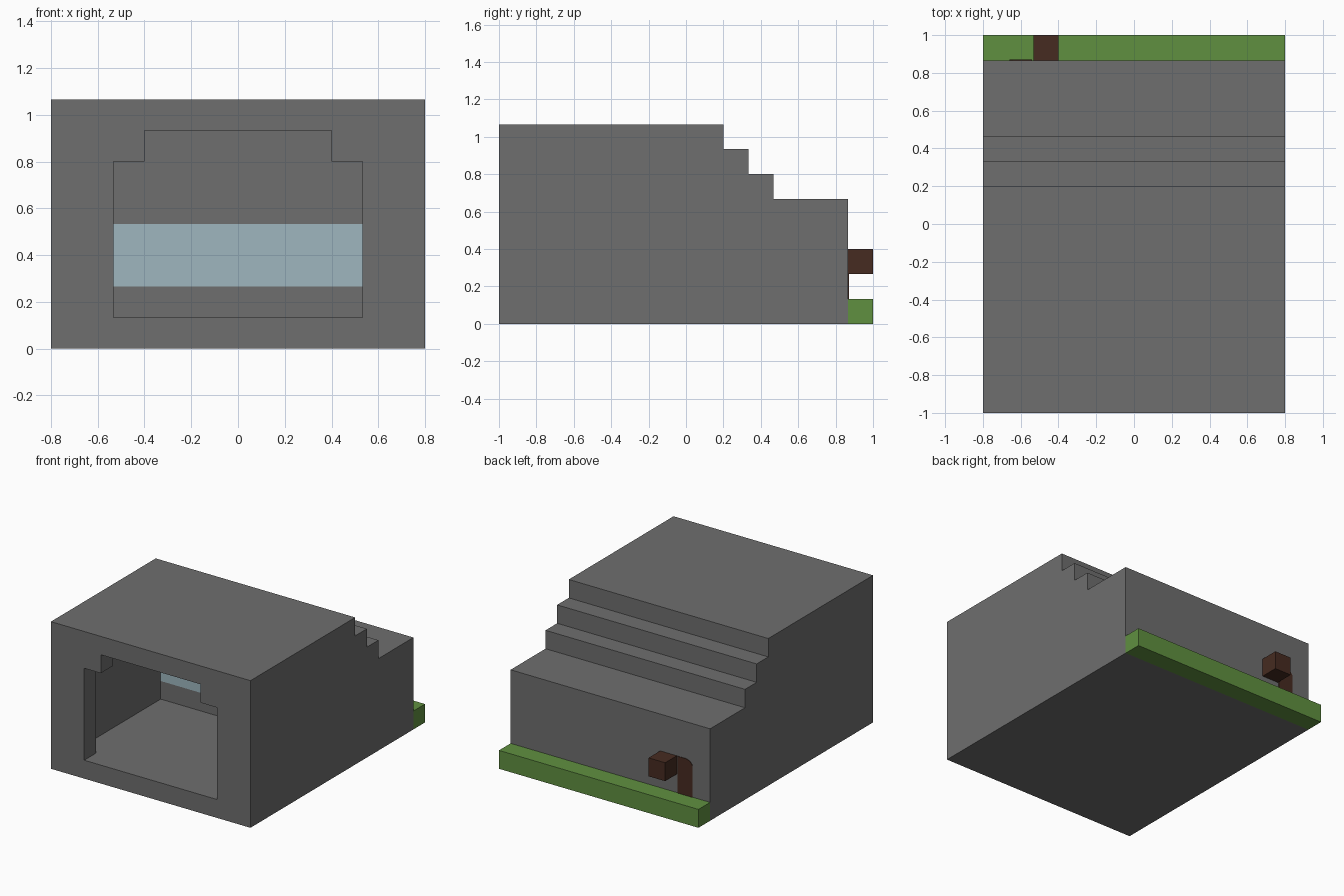
import bpy
import bmesh

U = 2 / 15  # one building block

if "Cube" in bpy.data.objects:
    bpy.data.objects.remove(bpy.data.objects["Cube"])


def make_material(name, rgb):
    mat = bpy.data.materials.new(name)
    mat.use_nodes = True
    mat.diffuse_color = (*rgb, 1)
    mat.node_tree.nodes["Principled BSDF"].inputs["Base Color"].default_value = (*rgb, 1)
    return mat


stone = make_material("stone grey", (0.156, 0.156, 0.156))
grass = make_material("grass green", (0.117, 0.279, 0.051))
wood = make_material("dark wood", (0.061, 0.024, 0.015))
glass = make_material("pale glass", (0.342, 0.468, 0.521))


def prism(name, points, depth, mat):
    """Extrude a polygon of 3D points along the depth vector."""
    bm = bmesh.new()
    face = bm.faces.new([bm.verts.new(p) for p in points])
    result = bmesh.ops.extrude_face_region(bm, geom=[face])
    moved = [v for v in result["geom"] if isinstance(v, bmesh.types.BMVert)]
    bmesh.ops.translate(bm, verts=moved, vec=depth)
    bmesh.ops.recalc_face_normals(bm, faces=bm.faces)
    mesh = bpy.data.meshes.new(name)
    bm.to_mesh(mesh)
    bm.free()
    mesh.materials.append(mat)
    obj = bpy.data.objects.new(name, mesh)
    bpy.context.collection.objects.link(obj)
    return obj


def box(name, x, y, z, mat):
    corners = [(x[0], y[0], z[0]), (x[1], y[0], z[0]),
               (x[1], y[0], z[1]), (x[0], y[0], z[1])]
    return prism(name, corners, (0, y[1] - y[0], 0), mat)


def carve(target, cutter):
    """Subtract the cutter, then remove it."""
    cutter.hide_render = True
    mod = target.modifiers.new("carve", "BOOLEAN")
    mod.operation = "DIFFERENCE"
    mod.solver = "EXACT"
    mod.object = cutter
    bpy.context.view_layer.objects.active = target
    bpy.ops.object.modifier_apply(modifier=mod.name)
    bpy.data.objects.remove(cutter)


# Body: side profile with steps going down to the back
side = [(-1, 0), (1 - U, 0), (1 - U, 5 * U)]
for i in range(3):
    y = 1 - 4 * U - i * U
    side += [(y, (5 + i) * U), (y, (6 + i) * U)]
side.append((-1, 8 * U))
body = prism("body", [(-6 * U, y, z) for y, z in side], (12 * U, 0, 0), stone)

# Inner room, wider than the doorway
carve(body, box("room_cutter", (-5 * U, 5 * U), (-1 + U, -1 + 8 * U), (U, 7 * U), stone))

# Doorway with a narrower raised top
half = [(4, 1), (4, 6), (3, 6), (3, 7)]
outline = half + [(-x, z) for x, z in reversed(half)]
carve(body, prism("doorway_cutter", [(x * U, -1.1, z * U) for x, z in outline],
                  (0, 0.4, 0), stone))

# Glass band on the room's back wall
wall = -1 + 8 * U
box("glass_band", (-5 * U, 5 * U), (wall - 0.004, wall), (2 * U, 4 * U), glass)

# Grass strip along the back
box("grass_strip", (-6 * U, 6 * U), (1 - U, 1), (0, U), grass)

# Wooden block and the thin trunk plate beside it
box("wood_block", (-4 * U, -3 * U), (1 - U, 1), (2 * U, 3 * U), wood)
trunk = [(-0.54, U), (-0.54, 3 * U), (-0.61, 3 * U), (-0.64, 0.39), (-0.66, 0.365), (-0.66, U)]
prism("trunk_plate", [(x, 1 - U, z) for x, z in trunk], (0, 0.004, 0), wood)
